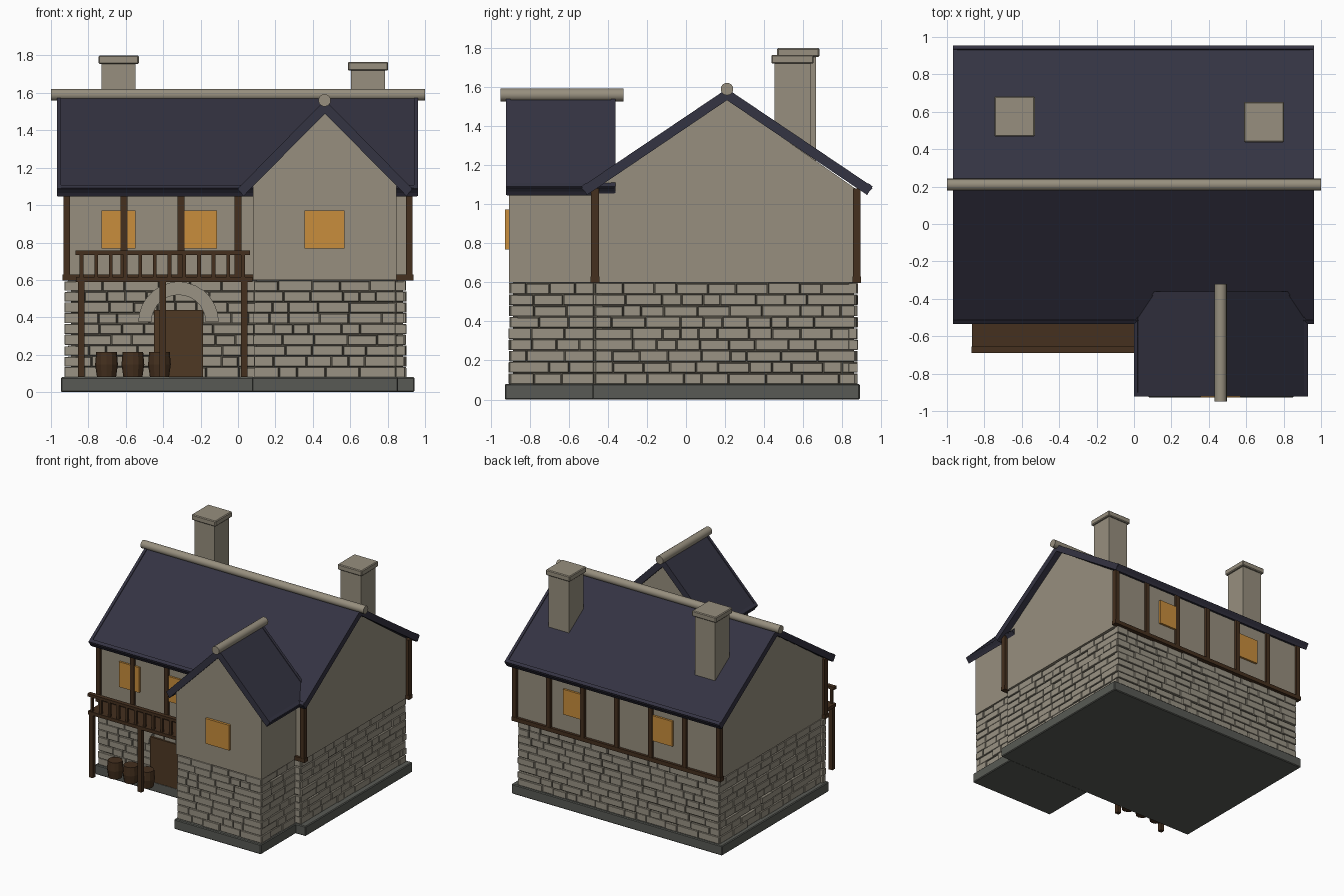
import bpy, bmesh, math, random
from mathutils import Matrix, Vector

random.seed(4)
if "Cube" in bpy.data.objects:
    bpy.data.objects.remove(bpy.data.objects["Cube"])


def material(name, r, g, b):
    m = bpy.data.materials.new(name)
    m.use_nodes = True
    m.diffuse_color = (r, g, b, 1)
    m.node_tree.nodes["Principled BSDF"].inputs["Base Color"].default_value = (r, g, b, 1)
    return m


PLASTER = material("beige plaster", .31, .275, .21)
STONE = material("warm stone", .32, .29, .23)
MORTAR = material("dark mortar", .075, .067, .05)
BASE = material("grey foundation", .098, .102, .09)
SLATE = material("navy slate", .034, .033, .054)
TIMBER = material("dark timber", .058, .029, .013)
DOOR = material("door brown", .077, .04, .017)
GLASS = material("amber window", .58, .27, .045)


def finish(bm, name, mat, bevel=0):
    bmesh.ops.recalc_face_normals(bm, faces=bm.faces)
    me = bpy.data.meshes.new(name)
    bm.to_mesh(me)
    bm.free()
    me.materials.append(mat)
    ob = bpy.data.objects.new(name, me)
    bpy.context.collection.objects.link(ob)
    if bevel:
        mod = ob.modifiers.new("Bevel", "BEVEL")
        mod.width = bevel
        mod.segments = 1
    return ob


def add_box(bm, lo, hi):
    lo, hi = Vector(lo), Vector(hi)
    mat = Matrix.Translation((lo + hi) / 2) @ Matrix.Diagonal((*(hi - lo), 1))
    bmesh.ops.create_cube(bm, size=1, matrix=mat)


def box(name, mat, x, y, z, bevel=0):
    bm = bmesh.new()
    add_box(bm, (x[0], y[0], z[0]), (x[1], y[1], z[1]))
    return finish(bm, name, mat, bevel)


def extrude(name, mat, profile, axis, start, end):
    """Extrude a (side, height) profile along the x or y axis."""
    bm = bmesh.new()
    place = (lambda s, z: (start, s, z)) if axis == "x" else (lambda s, z: (s, start, z))
    face = bm.faces.new([bm.verts.new(place(s, z)) for s, z in profile])
    geo = bmesh.ops.extrude_face_region(bm, geom=[face])["geom"]
    step = Vector((end - start, 0, 0)) if axis == "x" else Vector((0, end - start, 0))
    bmesh.ops.translate(bm, vec=step, verts=[g for g in geo if isinstance(g, bmesh.types.BMVert)])
    return finish(bm, name, mat)


def roof(name, axis, mid, top, half, start, end, under):
    """Pitched slab with raised border strips on the gable ends and eaves."""
    eave = 1.083

    def chevron(lift, drop):
        return [(mid - half, eave + lift), (mid, top + lift), (mid + half, eave + lift),
                (mid + half - .028, 1.052 - drop), (mid, under - drop), (mid - half + .028, 1.052 - drop)]
    extrude(name, SLATE, chevron(0, 0), axis, start, end)
    for label, a in (("first", start - .004), ("second", end - .018)):
        extrude(f"{name}_{label}_verge", SLATE, chevron(.007, .004), axis, a, a + .022)
    for label, s in (("low", -1), ("high", 1)):
        e = mid + s * half
        strip = [(e, 1.092), (e - s * .02, 1.108), (e - s * .045, 1.062), (e - s * .028, 1.046)]
        extrude(f"{name}_{label}_eave", SLATE, strip, axis, start, end)


def roll(name, axis, centre, radius, length):
    bm = bmesh.new()
    turn = Matrix.Rotation(math.pi / 2, 4, "Y" if axis == "x" else "X")
    bmesh.ops.create_cone(bm, cap_ends=True, segments=16, radius1=radius, radius2=radius,
                          depth=length, matrix=Matrix.Translation(centre) @ turn)
    ob = finish(bm, name, PLASTER)
    bpy.ops.object.select_all(action="DESELECT")
    bpy.context.view_layer.objects.active = ob
    ob.select_set(True)
    bpy.ops.object.shade_smooth_by_angle()


def stone_wall(name, axis, face, out, start, end):
    """Random coursed blocks; face is the outer plane and out its direction."""
    bm = bmesh.new()
    courses, gap = 9, .004
    high = .52 / courses
    for row in range(courses):
        z0 = .08 + row * high
        a = start
        while a < end - .001:
            b = a + random.uniform(.08, .2)
            if end - b < .07:
                b = end
            f = face + out * random.uniform(-.003, .007)
            depth = sorted((f, face - out * .04))
            z1 = z0 + high - gap - random.choice((0, 0, .004))
            if axis == "x":
                add_box(bm, (a + gap / 2, depth[0], z0), (b - gap, depth[1], z1))
            else:
                add_box(bm, (depth[0], a + gap / 2, z0), (depth[1], b - gap, z1))
            a = b
    finish(bm, name, STONE, .002)


# Foundations
box("main_foundation", BASE, (-.947, .943), (-.48, .89), (0, .08), .006)
box("wing_foundation", BASE, (.075, .855), (-.928, -.47), (0, .08), .006)

# Ground floor stonework with a recessed mortar core
box("main_mortar", MORTAR, (-.893, .883), (-.455, .86), (.07, .6))
box("wing_mortar", MORTAR, (.1, .83), (-.885, -.44), (.07, .6))
stone_wall("front_stones", "x", -.468, -1, -.93, .89)
stone_wall("back_stones", "x", .873, 1, -.91, .9)
stone_wall("right_stones", "y", -.908, -1, -.465, .87)
stone_wall("left_stones", "y", .895, 1, -.465, .87)
stone_wall("wing_front_stones", "x", -.902, -1, .085, .845)
stone_wall("wing_right_stones", "y", .088, -1, -.9, -.47)
stone_wall("wing_left_stones", "y", .842, 1, -.9, -.47)

# Plastered upper floors, gables included
extrude("main_upper_wall", PLASTER, [(-.468, .6), (.875, .6), (.875, 1.075), (.21, 1.54), (-.468, 1.075)],
        "x", -.912, .908)
extrude("wing_upper_wall", PLASTER, [(.08, .6), (.848, .6), (.848, 1.105), (.465, 1.495), (.08, 1.105)],
        "y", -.907, -.42)

# Roofs and ridge rolls
roof("main_roof", "x", .21, 1.585, .745, -.964, .958, 1.537)
roof("wing_roof", "y", .465, 1.555, .465, -.918, -.365, 1.493)
roll("main_ridge", "x", (0, .21, 1.59), .032, 2)
roll("wing_ridge", "y", (.463, -.635, 1.56), .033, .63)

# Chimneys
for name, x, y, top in (("right_chimney", -.638, .575, 1.8), ("left_chimney", .695, .545, 1.765)):
    box(name, PLASTER, (x - .091, x + .091), (y - .092, y + .092), (1.1, top - .03))
    box(name + "_cap", PLASTER, (x - .108, x + .108), (y - .108, y + .108), (top - .045, top), .006)

# Timber frame on front and back
for side, y in (("front", -.466), ("back", .875)):
    box(side + "_sill_beam", TIMBER, (-.938, .938), (y - .022, y + .022), (.597, .63))
    for i in range(7):
        x = (i - 3) * .305
        box(f"{side}_post_{i + 1}", TIMBER, (x - .018, x + .018), (y - .02, y + .02), (.6, 1.08))

# Windows
for name, x, y, half in (("front_window_1", -.64, -.472, .091), ("front_window_2", -.203, -.472, .091),
                         ("wing_window", .463, -.915, .107), ("back_window_1", .39, .88, .091),
                         ("back_window_2", -.41, .88, .091)):
    box(name, GLASS, (x - half, x + half), (y - .012, y + .012), (.768, .972))

# Door and stone arch
box("door", DOOR, (-.45, -.188), (-.487, -.45), (.08, .44))
angles = [math.pi * i / 14 for i in range(15)]
ring = [(-.318 + r * math.cos(t), .375 + r * math.sin(t))
        for r, sweep in ((.215, angles), (.145, angles[::-1])) for t in sweep]
extrude("door_arch", STONE, ring, "y", -.485, -.45)

# Balcony
box("balcony_deck", TIMBER, (-.865, .078), (-.688, -.46), (.588, .615))
box("balcony_rail", TIMBER, (-.868, .065), (-.69, -.655), (.733, .756))
for i in range(12):
    x = -.837 + i * .0785
    box(f"baluster_{i + 1}", TIMBER, (x - .01, x + .01), (-.682, -.662), (.61, .74))
for i, x in enumerate((-.838, -.402, .033)):
    box(f"balcony_post_{i + 1}", TIMBER, (x - .017, x + .017), (-.688, -.654), (.08, .6))

# Barrels
for i, x in enumerate((-.703, -.562, -.42)):
    bm = bmesh.new()
    for r1, r2, z in ((.051, .061, .114), (.061, .055, .181)):
        bmesh.ops.create_cone(bm, cap_ends=True, segments=12, radius1=r1, radius2=r2, depth=.068,
                              matrix=Matrix.Translation((x, -.57, z)))
    finish(bm, f"barrel_{i + 1}", TIMBER)
